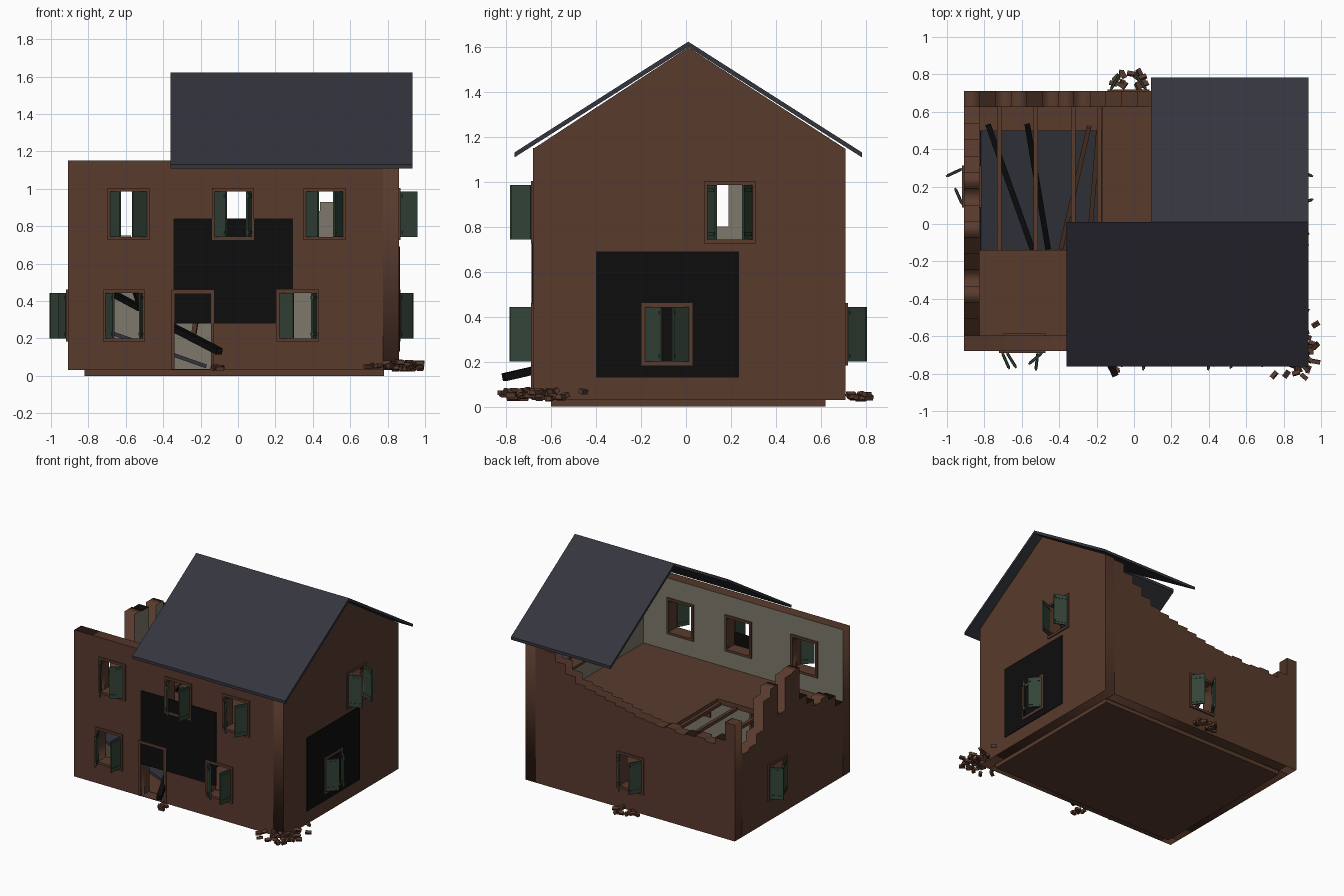
import bpy, bmesh, math, random
from mathutils import Matrix, Vector

random.seed(4)
if "Cube" in bpy.data.objects:
    bpy.data.objects.remove(bpy.data.objects["Cube"])


def material(name, r, g, b):
    m = bpy.data.materials.new(name)
    m.use_nodes = True
    m.diffuse_color = (r, g, b, 1)
    bsdf = next(n for n in m.node_tree.nodes if n.type == 'BSDF_PRINCIPLED')
    bsdf.inputs["Base Color"].default_value = (r, g, b, 1)
    bsdf.inputs["Roughness"].default_value = 0.9
    return m


BROWN = material("brown brick", 0.1, 0.043, 0.026)
GREY = material("grey plaster", 0.21, 0.19, 0.15)
GREEN = material("green paint", 0.034, 0.058, 0.04)
SLATE = material("roof slate", 0.034, 0.035, 0.048)
SOOT = material("charred black", 0.004, 0.004, 0.004)

# House limits and wall thickness
X0, X1, Y0, Y1, T, Z0 = -0.91, 0.86, -0.68, 0.71, 0.085, 0.03
IX0, IX1, IY0, IY1 = X0 + T, X1 - T, Y0 + T, Y1 - T


def add_mesh(name, bm, *mats):
    bmesh.ops.recalc_face_normals(bm, faces=bm.faces)
    me = bpy.data.meshes.new(name)
    bm.to_mesh(me)
    bm.free()
    for m in mats:
        me.materials.append(m)
    ob = bpy.data.objects.new(name, me)
    bpy.context.collection.objects.link(ob)
    return ob


def add_box(bm, size, matrix):
    bmesh.ops.create_cube(bm, size=1, matrix=matrix @ Matrix.Diagonal((*size, 1)))


def box(name, lo, hi, mat):
    lo, hi = Vector(lo), Vector(hi)
    bm = bmesh.new()
    add_box(bm, hi - lo, Matrix.Translation((lo + hi) / 2))
    return add_mesh(name, bm, mat)


def beam(name, a, b, thick, mat):
    a, b = Vector(a), Vector(b)
    turn = (b - a).to_track_quat('Z', 'Y').to_matrix().to_4x4()
    bm = bmesh.new()
    add_box(bm, (thick, thick, (b - a).length), Matrix.Translation((a + b) / 2) @ turn)
    return add_mesh(name, bm, mat)


def prism(name, profile, x0, x1, mat):
    bm = bmesh.new()
    face = bm.faces.new([bm.verts.new((x0, y, z)) for y, z in profile])
    out = bmesh.ops.extrude_face_region(bm, geom=[face])
    moved = [v for v in out["geom"] if isinstance(v, bmesh.types.BMVert)]
    bmesh.ops.translate(bm, verts=moved, vec=(x1 - x0, 0, 0))
    return add_mesh(name, bm, mat)


# Each side: run direction along the wall, outward direction, outer position
SIDES = {
    "front": (Vector((1, 0, 0)), Vector((0, -1, 0)), -Y0),
    "back": (Vector((1, 0, 0)), Vector((0, 1, 0)), Y1),
    "left": (Vector((0, 1, 0)), Vector((1, 0, 0)), X1),
    "right": (Vector((0, 1, 0)), Vector((-1, 0, 0)), -X0),
}
UP = Vector((0, 0, 1))


def side_frame(side):
    """Local u = along wall, v = outward from the outer face, w = up."""
    run, out, dist = SIDES[side]
    m = Matrix((run, out, UP)).transposed().to_4x4()
    m.translation = out * dist
    return m


def wall(side, outline, holes):
    """Filled outline with openings; plaster on the inner face."""
    cu = bpy.data.curves.new(side, 'CURVE')
    cu.dimensions, cu.fill_mode, cu.extrude = '2D', 'BOTH', T / 2
    loops = [outline] + [[(a, c), (a, d), (b, d), (b, c)] for a, b, c, d in holes]
    for pts in loops:
        sp = cu.splines.new('POLY')
        sp.points.add(len(pts) - 1)
        for p, (u, v) in zip(sp.points, pts):
            p.co = (u, v, 0, 1)
        sp.use_cyclic_u = True
    tmp = bpy.data.objects.new("outline", cu)
    bpy.context.collection.objects.link(tmp)
    bpy.context.view_layer.update()
    me = bpy.data.meshes.new_from_object(tmp.evaluated_get(bpy.context.evaluated_depsgraph_get()))
    bpy.data.objects.remove(tmp)
    bm = bmesh.new()
    bm.from_mesh(me)
    bmesh.ops.remove_doubles(bm, verts=bm.verts, dist=1e-5)
    run, out, dist = SIDES[side]
    m = Matrix((run, UP, out)).transposed().to_4x4()
    m.translation = out * (dist - T / 2)
    bmesh.ops.transform(bm, matrix=m, verts=bm.verts)
    bmesh.ops.recalc_face_normals(bm, faces=bm.faces)
    for f in bm.faces:
        f.material_index = 1 if f.normal.dot(out) < -0.9 else 0
    add_mesh(side + "_wall", bm, BROWN, GREY)


def broken(start, end, heights):
    """Stepped outline of a collapsed wall."""
    step = (end - start) / len(heights)
    pts = [(start, Z0)]
    for i, h in enumerate(heights):
        pts += [(start + i * step, h), (start + (i + 1) * step, h)]
    return pts + [(end, Z0)]


def frame(name, side, a, b, c, d, sill=True):
    w, lip = 0.018, 0.01
    m = side_frame(side)
    bars = [(a - w, a, c, d), (b, b + w, c, d), (a - w, b + w, d, d + w)]
    if sill:
        bars.append((a - w, b + w, c - w, c))
    bm = bmesh.new()
    for p, q, r, s in bars:
        add_box(bm, (q - p, T + 2 * lip, s - r),
                m @ Matrix.Translation(((p + q) / 2, -T / 2, (r + s) / 2)))
    add_mesh(name, bm, BROWN)


def shutter(name, side, hinge, way, c, d, angle):
    m = side_frame(side) @ Matrix.Translation((hinge, 0.008, (c + d) / 2))
    m = m @ Matrix.Rotation(way * math.radians(angle), 4, 'Z') @ Matrix.Translation((way * 0.048, 0, 0))
    bm = bmesh.new()
    add_box(bm, (0.096, 0.01, d - c), m)
    for z in (-0.4, 0.4):
        add_box(bm, (0.08, 0.016, 0.016), m @ Matrix.Translation((0, 0, z * (d - c))))
    add_mesh(name, bm, GREEN)


# Windows: side, centre along wall, bottom, opening angle of each shutter
LOW, HIGH = 0.2, 0.743
WINDOWS = [
    ("front", -0.585, HIGH, 58, 40), ("front", -0.027, HIGH, 52, 78),
    ("front", 0.463, HIGH, 50, 62), ("front", -0.61, LOW, 66, 84),
    ("front", 0.32, LOW, 42, 78), ("left", 0.195, HIGH, 70, 68),
    ("left", -0.085, LOW, 42, 45), ("right", 0.2, LOW, 24, 65),
    ("back", -0.03, LOW, 60, 55),
]
openings = {s: [] for s in SIDES}
for i, (side, mid, z, first, second) in enumerate(WINDOWS):
    a, b, c, d = mid - 0.095, mid + 0.095, z, z + 0.242
    openings[side].append((a, b, c, d))
    frame(f"window_frame_{i}", side, a, b, c, d)
    shutter(f"shutter_{i}_a", side, a, 1, c, d, first)
    shutter(f"shutter_{i}_b", side, b, -1, c, d, second)
DOOR = (-0.34, -0.145, Z0 + 0.004, 0.44)
openings["front"].append(DOOR)
frame("door_frame", "front", *DOOR, sill=False)

# Walls
wall("front", [(X0, Z0), (X0, 1.15), (IX1, 1.15), (IX1, Z0)], openings["front"])
wall("left", [(Y0, Z0), (Y0, 1.145), (0.01, 1.597), (Y1, 1.145), (Y1, Z0)], openings["left"])
wall("back", broken(IX1, X0, [1.13, 1.06, 1, .93, .88, .86, .84, .82, .8, .78, .76,
                              .75, .74, .75, .73, .74, .75, .73, .78, .92]), openings["back"])
wall("right", broken(IY1, IY0, [.66, .68, .75, .97, 1.03, .8, 1.05, 1.06, .82,
                                .75, .7, .72, .68, .6]), openings["right"])

# Soot stains on the walls
box("front_soot", (-0.345, Y0 - 0.006, 0.28), (0.295, Y0 - 0.001, 0.84), SOOT)
box("side_soot", (X1 + 0.001, -0.4, 0.13), (X1 + 0.006, 0.235, 0.69), SOOT)

# Base and floors
box("base", (-0.82, -0.6, 0), (0.78, 0.62, Z0), BROWN)
box("ground_floor", (IX0, IY0, Z0), (IX1, IY1, 0.036), BROWN)
box("upper_floor_front", (IX0, IY0, 0.56), (IX1, -0.14, 0.6), BROWN)
box("upper_floor_side", (-0.17, -0.14, 0.56), (IX1, IY1, 0.6), BROWN)

# Roof slopes, the rear one shorter
for name, sign, x0 in (("front_roof", -1, -0.36), ("back_roof", 1, 0.09)):
    eave = 0.01 + sign * 0.772
    prism(name, [(0.01, 1.622), (eave, 1.13), (eave, 1.108), (0.01, 1.598)], x0, 0.933, SLATE)

# Fallen roof slab and joists across the hole
fallen = box("fallen_roof", (-0.345, -0.5, -0.01), (0.345, 0.5, 0.01), SLATE)
fallen.matrix_world = Matrix.Translation((-0.495, 0, 0.165)) @ Matrix.Rotation(0.34, 4, 'Y')
for i, x in enumerate((-0.72, -0.525, -0.325, -0.185)):
    beam(f"joist_{i}", (x, -0.14, 0.565), (x, IY1, 0.565), 0.024, BROWN)
beam("broken_joist_a", (-0.24, 0.52, 0.55), (-0.39, -0.13, 0.2), 0.025, BROWN)
beam("broken_joist_b", (-0.19, 0.5, 0.5), (-0.24, -0.1, 0.2), 0.025, BROWN)
beam("charred_beam_a", (-0.57, 0.53, 0.52), (-0.46, -0.13, 0.2), 0.03, SOOT)
beam("charred_beam_b", (-0.78, 0.53, 0.5), (-0.52, -0.2, 0.36), 0.03, SOOT)
beam("charred_beam_door", (-0.1, -0.81, 0.13), (-0.37, -0.2, 0.27), 0.035, SOOT)


# Rubble heaps outside the walls
def rubble(name, count, cx, cy, rx, ry, height):
    bm = bmesh.new()
    while count:
        x, y = random.gauss(cx, rx), random.gauss(cy, ry)
        inside = X0 < x < X1 + 0.015 and Y0 - 0.015 < y < Y1 + 0.01
        if inside or abs(x) > 0.98 or abs(y) > 0.82:
            continue
        turn = Matrix.Rotation(random.uniform(0, 3), 4, 'Z') @ Matrix.Rotation(random.uniform(-.6, .6), 4, 'X')
        add_box(bm, (0.042, 0.022, 0.02),
                Matrix.Translation((x, y, random.uniform(0.035, height))) @ turn)
        count -= 1
    add_mesh(name, bm, BROWN)


rubble("corner_rubble", 45, 0.87, -0.68, 0.09, 0.1, 0.075)
rubble("back_rubble_a", 9, -0.09, 0.77, 0.03, 0.03, 0.055)
rubble("back_rubble_b", 9, 0.03, 0.78, 0.02, 0.03, 0.055)
rubble("door_rubble", 5, -0.14, -0.76, 0.04, 0.03, 0.05)
